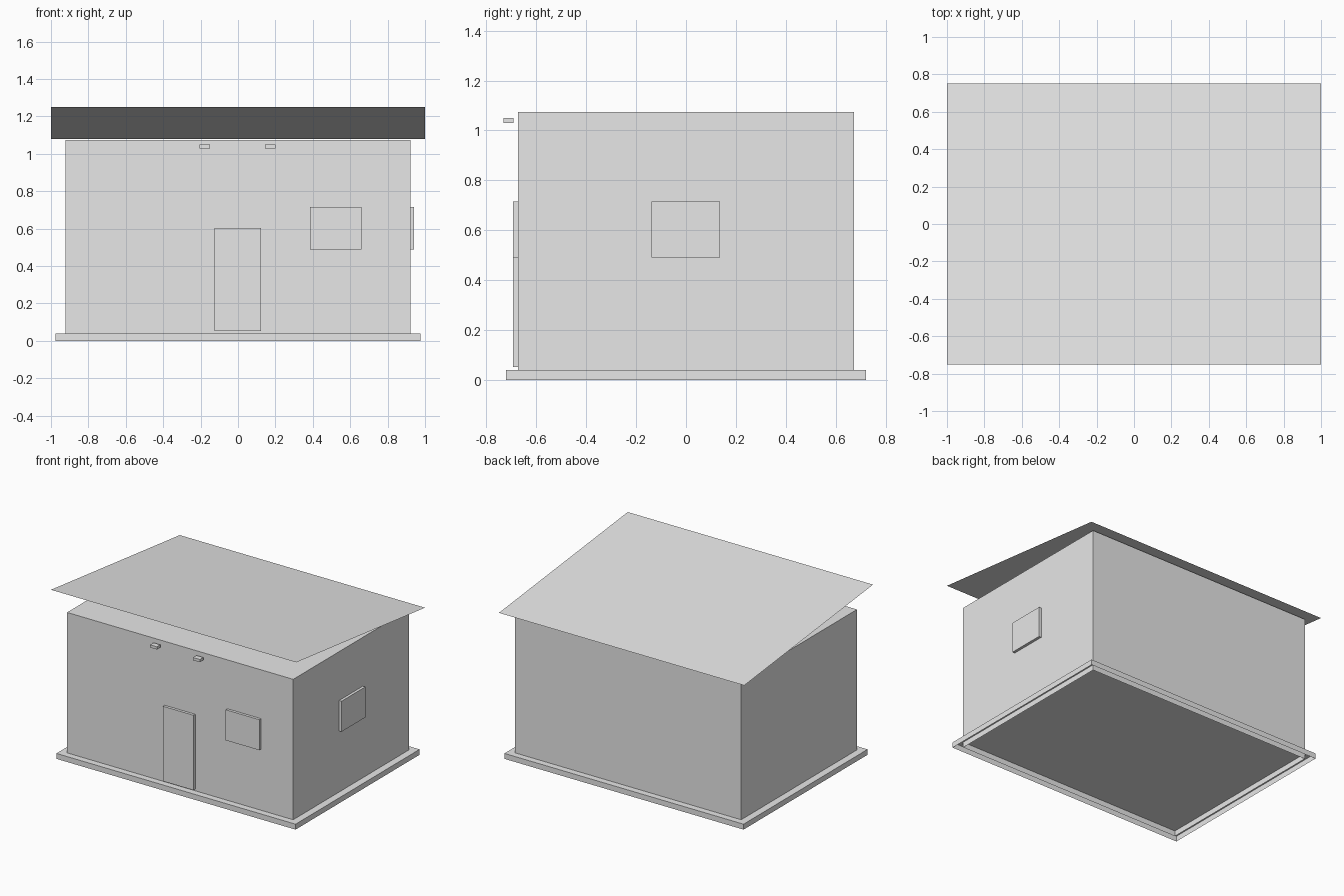
import bpy
import bmesh
from mathutils import Vector

# Remove the default cube
if "Cube" in bpy.data.objects:
    bpy.data.objects.remove(bpy.data.objects["Cube"], do_unlink=True)

GREY = (0.8, 0.8, 0.8, 1.0)
grey = bpy.data.materials.new("plain_grey")
grey.use_nodes = True
grey.diffuse_color = GREY
grey.node_tree.nodes["Principled BSDF"].inputs["Base Color"].default_value = GREY


def add_object(name, bm):
    mesh = bpy.data.meshes.new(name)
    bm.to_mesh(mesh)
    bm.free()
    mesh.materials.append(grey)
    obj = bpy.data.objects.new(name, mesh)
    bpy.context.collection.objects.link(obj)
    return obj


def box(name, low, high, open_bottom=False):
    """Box between two corners, optionally a shell without its bottom."""
    low, high = Vector(low), Vector(high)
    bm = bmesh.new()
    bmesh.ops.create_cube(bm, size=1)
    bmesh.ops.scale(bm, vec=high - low, verts=bm.verts)
    bmesh.ops.translate(bm, vec=(low + high) / 2, verts=bm.verts)
    if open_bottom:
        bm.normal_update()
        under = [f for f in bm.faces if f.normal.z < -0.5]
        bmesh.ops.delete(bm, geom=under, context='FACES')
    return add_object(name, bm)


# Hollow foundation slab and house body
box("foundation", (-0.975, -0.722, 0), (0.975, 0.722, 0.04), open_bottom=True)
box("walls", (-0.922, -0.674, 0), (0.922, 0.674, 1.075), open_bottom=True)

# Door and windows, standing proud of the walls
box("door", (-0.126, -0.694, 0.052), (0.124, -0.674, 0.604))
box("front_window", (0.386, -0.694, 0.49), (0.66, -0.674, 0.715))
box("side_window", (0.922, -0.139, 0.49), (0.942, 0.137, 0.715))

# Pair of small lamps floating under the front eave
for side, x in (("right", -0.177), ("left", 0.173)):
    box(side + "_lamp", (x - 0.028, -0.731, 1.03), (x + 0.028, -0.691, 1.05))

# Single-sheet roof, sloping down to the back
bm = bmesh.new()
bmesh.ops.create_grid(bm, x_segments=1, y_segments=1, size=1)
for v in bm.verts:
    v.co.z = 1.25 if v.co.y < 0 else 1.08
    v.co.y *= 0.75
add_object("roof", bm)
